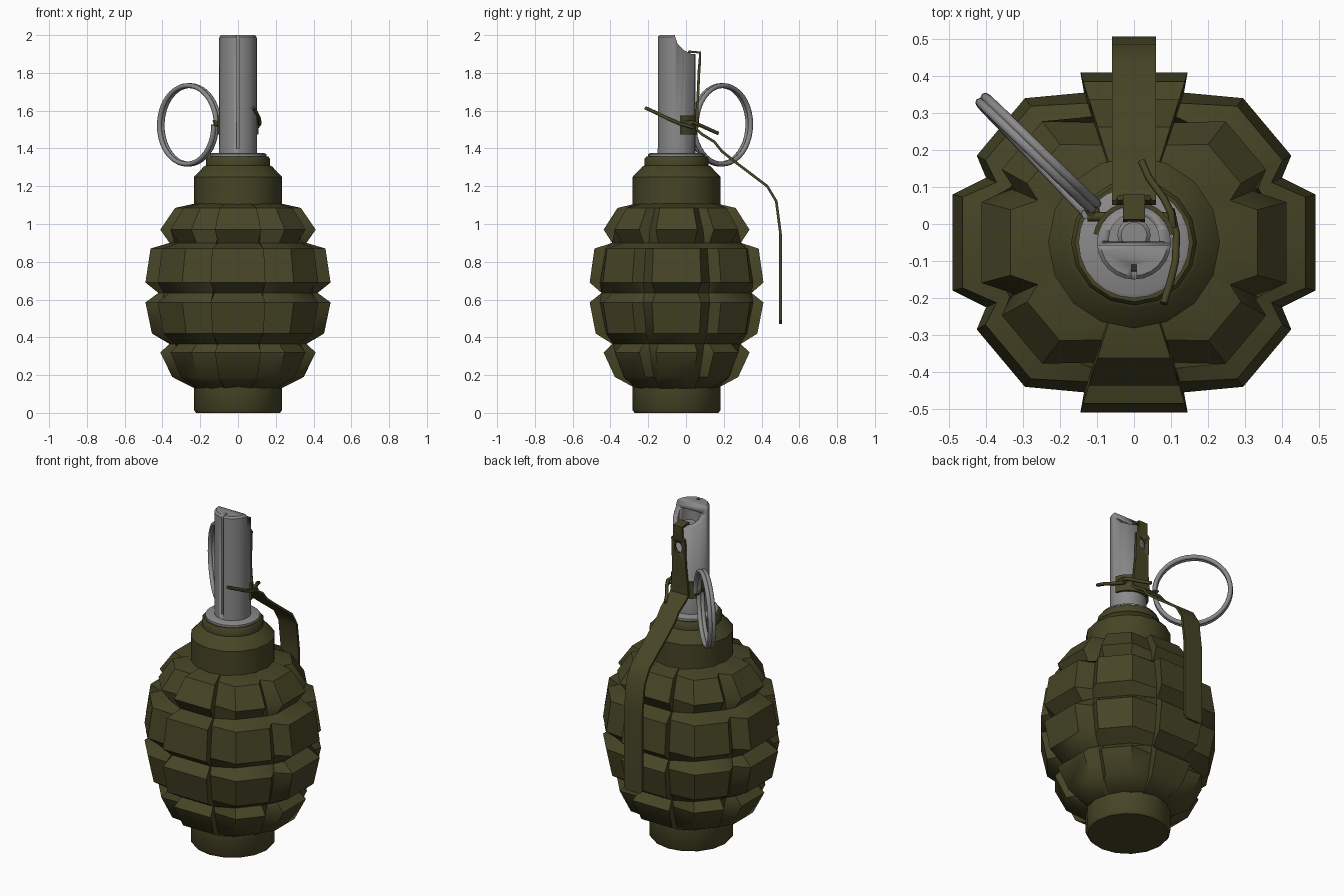
import bpy, bmesh, math
from mathutils import Vector

if "Cube" in bpy.data.objects:
    bpy.data.objects.remove(bpy.data.objects["Cube"])

CY = -0.05  # y of the main axis


def material(name, col):
    m = bpy.data.materials.new(name)
    m.diffuse_color = (*col, 1)
    m.use_nodes = True
    m.node_tree.nodes["Principled BSDF"].inputs["Base Color"].default_value = m.diffuse_color
    return m


OLIVE = material("olive paint", (0.062, 0.059, 0.019))
STEEL = material("grey steel", (0.25, 0.255, 0.25))


def finish(name, bm, mat, angle=40):
    bmesh.ops.recalc_face_normals(bm, faces=bm.faces[:])
    me = bpy.data.meshes.new(name)
    bm.to_mesh(me)
    bm.free()
    ob = bpy.data.objects.new(name, me)
    bpy.context.collection.objects.link(ob)
    me.materials.append(mat)
    bpy.ops.object.select_all(action='DESELECT')
    ob.select_set(True)
    bpy.context.view_layer.objects.active = ob
    bpy.ops.object.shade_smooth_by_angle(angle=math.radians(angle))
    return ob


def loft(name, rings, mat, closed=False, angle=40):
    """Skin a list of equal rings; cap the ends, or join last to first."""
    bm = bmesh.new()
    vs = [[bm.verts.new(p) for p in r] for r in rings]
    n = len(vs[0])
    for a, b in zip(vs, vs[1:] + (vs[:1] if closed else [])):
        for i in range(n):
            bm.faces.new((a[i], a[(i + 1) % n], b[(i + 1) % n], b[i]))
    if not closed:
        bm.faces.new(vs[0])
        bm.faces.new(vs[-1])
    return finish(name, bm, mat, angle)


def lathe(name, profile, mat, n=16, cy=CY, angle=40):
    rings = [[(r * math.cos(2 * math.pi * i / n), cy + r * math.sin(2 * math.pi * i / n), z)
              for i in range(n)] for r, z in profile]
    return loft(name, rings, mat, angle=angle)


def wire(name, pts, radius, mat, n=6):
    """Round wire along a path."""
    pts = [Vector(p) for p in pts]
    rings = []
    for i, p in enumerate(pts):
        t = (pts[min(i + 1, len(pts) - 1)] - pts[max(i - 1, 0)]).normalized()
        up = Vector((0, 0, 1)) if abs(t.z) < 0.7 else Vector((0.7, 0.7, 0))
        u = t.cross(up)
        if abs(t.z) < 0.7 and name == "pull_ring":
            u = Vector((0.7071, 0.7071, 0))
        elif name == "pull_ring":
            u = Vector((0.7071, 0.7071, 0))
        u = (u - t * u.dot(t)).normalized()
        v = t.cross(u)
        rings.append([p + radius * (u * math.cos(a) + v * math.sin(a))
                      for a in (2 * math.pi * k / n for k in range(n))])
    return loft(name, rings, mat, angle=70)


def cut(ob, cutter):
    """Apply a boolean difference and delete the cutter."""
    m = ob.modifiers.new("cut", 'BOOLEAN')
    m.operation, m.object, m.solver = 'DIFFERENCE', cutter, 'EXACT'
    cutter.hide_render = True
    dg = bpy.context.evaluated_depsgraph_get()
    me = bpy.data.meshes.new_from_object(ob.evaluated_get(dg))
    ob.modifiers.clear()
    ob.data = me
    bpy.data.objects.remove(cutter)


def prism(name, yz, x0, x1, mat):
    return loft(name, [[(x, y, z) for y, z in yz] for x in (x0, x1)], mat)


# --- segmented body: quarter plan (x, y, is_groove) mirrored to a full ring
quarter = [(0.49, 0.13, 0), (0.40, 0.175, 1), (0.425, 0.235, 0),
           (0.295, 0.39, 0), (0.135, 0.405, 1), (0.145, 0.46, 0)]
half = quarter + [(-x, y, g) for x, y, g in reversed(quarter)]
plan = half + [(x, -y, g) for x, y, g in reversed(half)]
# height, block scale, groove scale
levels = [(0.13, .47, .53), (0.19, .71, .69), (0.32, .84, .80), (0.365, .74, .83),
          (0.42, .93, .92), (0.585, 1, 1), (0.635, .86, .98), (0.69, 1, 1),
          (0.87, .945, .93), (0.90, .74, .84), (0.97, .84, .80), (1.085, .68, .65),
          (1.11, .45, .5)]
loft("segmented_body", [[(x * (g if gr else b), CY + y * (g if gr else b), z)
                         for x, y, gr in plan] for z, b, g in levels], OLIVE, angle=38)

# --- base, neck and washer
lathe("base_plug", [(0.222, 0), (0.233, 0.015), (0.233, 0.14)], OLIVE)
lathe("neck", [(0.232, 1.09), (0.232, 1.25), (0.18, 1.305), (0.17, 1.31), (0.17, 1.345),
               (0.16, 1.357)], OLIVE)
lathe("washer", [(0.15, 1.35), (0.15, 1.37), (0.14, 1.375)], STEEL, 24)

# --- fuse tube with cut-away top, bore and front slot
tube = lathe("fuse_tube", [(0.1, 1.36), (0.1, 1.99), (0.09, 2.0)], STEEL, 24)
cut(tube, prism("top_cut", [(-0.057, 2.1), (-0.057, 1.99), (-0.045, 1.955), (-0.012, 1.92),
                            (0.03, 1.9), (0.2, 1.9), (0.2, 2.1)], -0.2, 0.2, STEEL))
cut(tube, lathe("bore", [(0.068, 1.75), (0.068, 1.96)], STEEL, 20, -0.04))
cut(tube, prism("slot", [(-0.2, 1.4), (-0.13, 1.4), (-0.125, 1.95), (-0.08, 2.1), (-0.2, 2.1)],
                -0.007, 0.007, STEEL))
lathe("striker", [(0.045, 1.74), (0.045, 1.885), (0.035, 1.895)], STEEL, 16, -0.03)

# --- safety lever: (y, z, half width) strip with thickness
path = [(0.012, 1.885, .03), (0.015, 1.912, .03), (0.075, 1.908, .03), (0.072, 1.845, .03),
        (0.070, 1.835, .045), (0.063, 1.68, .045), (0.058, 1.60, .05), (0.058, 1.50, .06),
        (0.085, 1.475, .06), (0.15, 1.435, .06), (0.19, 1.385, .06), (0.265, 1.325, .06),
        (0.43, 1.20, .06), (0.478, 1.12, .06), (0.50, 0.95, .06), (0.50, 0.49, .06),
        (0.50, 0.47, .045)]
rings = []
for i, (y, z, w) in enumerate(path):
    a, b = path[max(i - 1, 0)], path[min(i + 1, len(path) - 1)]
    t = Vector((0, b[0] - a[0], b[1] - a[1])).normalized()
    o = t.cross(Vector((1, 0, 0))) * 0.007
    c = Vector((0, y, z))
    rings.append([c + Vector((s * w, 0, 0)) + o * k for s, k in ((-1, -1), (1, -1), (1, 1), (-1, 1))])
lever = loft("safety_lever", rings, OLIVE, angle=30)
hole = [[(0.025 * math.cos(k * math.pi / 6), y, 1.78 + 0.032 * math.sin(k * math.pi / 6))
         for k in range(12)] for y in (0.055, 0.09)]
cut(lever, loft("lever_hole", hole, OLIVE))

# --- lever collar wrapping the tube
angs = [math.radians(12 + 156 * k / 14) for k in range(15)]
loft("lever_collar", [[(r * math.cos(a), CY + r * math.sin(a), z)
                       for r, z in ((0.1, 1.475), (0.112, 1.475), (0.112, 1.575), (0.1, 1.575))]
                      for a in angs], OLIVE)

# --- split pin with splayed ends
wire("pin_shaft", [(-0.125, 0.02, 1.53), (0.11, 0.02, 1.53)], 0.013, OLIVE)
wire("pin_end_back", [(0.105, -0.01, 1.535), (0.1, 0.03, 1.54), (0.08, 0.07, 1.525),
                      (0.04, 0.125, 1.50), (0.02, 0.17, 1.48)], 0.01, OLIVE)
wire("pin_end_front", [(0.1, 0.04, 1.51), (0.115, -0.03, 1.53), (0.112, -0.1, 1.56),
                       (0.1, -0.15, 1.585), (0.08, -0.215, 1.615)], 0.01, OLIVE)
wire("pin_eye", [(-0.11, 0.02, 1.53), (-0.125, 0.04, 1.545), (-0.12, 0.055, 1.53),
                 (-0.105, 0.05, 1.515), (-0.1, 0.02, 1.52)], 0.01, OLIVE)

# --- double-wound pull ring
N = 80
d, nrm = Vector((-0.7071, 0.7071, 0)), Vector((0.7071, 0.7071, 0))
coil = []
for k in range(N + 1):
    a = 4 * math.pi * k / N + math.pi
    coil.append(Vector((-0.262, 0.188, 1.525)) + 0.208 * (d * math.cos(a) + Vector((0, 0, math.sin(a))))
                + nrm * (0.04 * (k / N - 0.5)))
wire("pull_ring", coil, 0.013, STEEL, 8)
